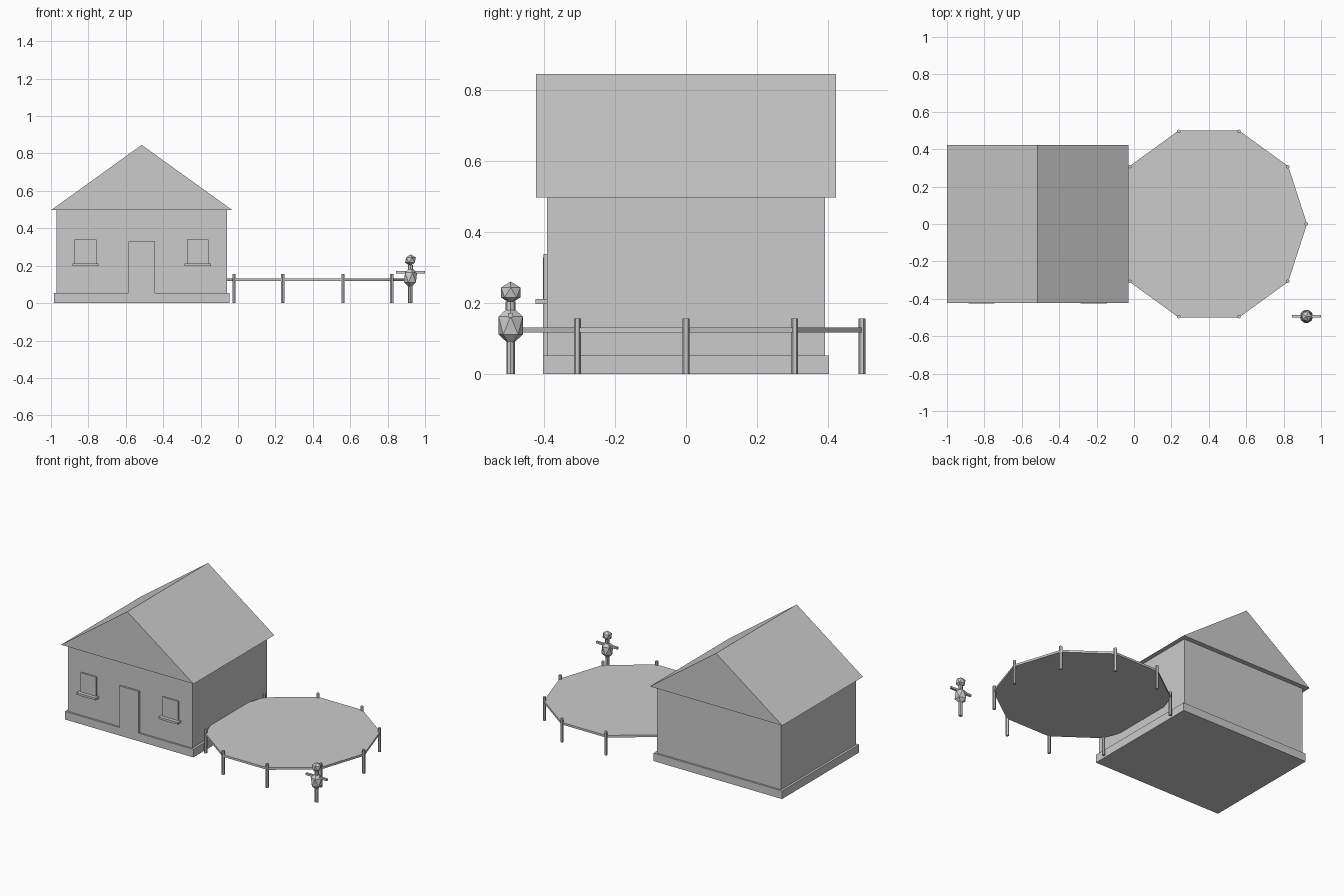
import bpy, bmesh
from math import cos, sin, pi
from mathutils import Matrix, Vector

if "Cube" in bpy.data.objects:
    bpy.data.objects.remove(bpy.data.objects["Cube"], do_unlink=True)

GREY = (0.6, 0.6, 0.6, 1)
mat = bpy.data.materials.new("plain grey")
mat.use_nodes = True
mat.diffuse_color = GREY
mat.node_tree.nodes["Principled BSDF"].inputs["Base Color"].default_value = GREY


def finish(name, bm):
    bmesh.ops.recalc_face_normals(bm, faces=bm.faces)
    mesh = bpy.data.meshes.new(name)
    bm.to_mesh(mesh)
    bm.free()
    mesh.materials.append(mat)
    obj = bpy.data.objects.new(name, mesh)
    bpy.context.collection.objects.link(obj)
    return obj


def box(name, x0, x1, y0, y1, z0, z1):
    bm = bmesh.new()
    size = Matrix.Diagonal((x1 - x0, y1 - y0, z1 - z0, 1))
    centre = Vector((x0 + x1, y0 + y1, z0 + z1)) / 2
    bmesh.ops.create_cube(bm, size=1, matrix=Matrix.Translation(centre) @ size)
    return finish(name, bm)


def cylinder(name, x, y, z0, z1, radius, sides, turn=0):
    bm = bmesh.new()
    place = Matrix.Translation((x, y, (z0 + z1) / 2)) @ Matrix.Rotation(turn, 4, "Z")
    bmesh.ops.create_cone(bm, cap_ends=True, segments=sides, radius1=radius,
                          radius2=radius, depth=z1 - z0, matrix=place)
    return finish(name, bm)


def faceted_ball(name, x, y, z, radius, half_height):
    bm = bmesh.new()
    place = Matrix.Translation((x, y, z)) @ Matrix.Diagonal((radius, radius, half_height, 1))
    bmesh.ops.create_icosphere(bm, subdivisions=1, radius=1, matrix=place)
    return finish(name, bm)


# House body
HOUSE_X = -0.515
box("foundation", HOUSE_X - 0.47, HOUSE_X + 0.47, -0.403, 0.403, 0, 0.053)
box("walls", HOUSE_X - 0.455, HOUSE_X + 0.455, -0.391, 0.391, 0.053, 0.497)

# Gabled roof, a triangle pushed from front to back
bm = bmesh.new()
outline = [(HOUSE_X - 0.485, 0.497), (HOUSE_X + 0.485, 0.497), (HOUSE_X, 0.846)]
gable = bm.faces.new([bm.verts.new((x, -0.422, z)) for x, z in outline])
pushed = bmesh.ops.extrude_face_region(bm, geom=[gable], use_keep_orig=True)
back = [v for v in pushed["geom"] if isinstance(v, bmesh.types.BMVert)]
bmesh.ops.translate(bm, verts=back, vec=(0, 0.844, 0))
finish("roof", bm)

# Door and windows
box("door", HOUSE_X - 0.07, HOUSE_X + 0.07, -0.403, -0.38, 0.053, 0.329)
for side, sign in (("right", -1), ("left", 1)):
    x = HOUSE_X + sign * 0.3
    box(side + "_window", x - 0.058, x + 0.058, -0.401, -0.38, 0.212, 0.339)
    box(side + "_window_sill", x - 0.07, x + 0.07, -0.424, -0.38, 0.198, 0.212)

# Ten-sided deck with a ring of posts
DECK_X = 0.4
cylinder("deck", DECK_X, 0, 0.117, 0.131, 0.525, 10, pi / 10)
for i in range(10):
    angle = i * pi / 5
    cylinder(f"deck_post_{i + 1}", DECK_X + 0.521 * cos(angle), 0.521 * sin(angle),
             0, 0.157, 0.01, 6)

# Scarecrow-like figure
FX, FY = 0.922, -0.494
cylinder("figure_stake", FX, FY, 0, 0.19, 0.012, 8)
cylinder("figure_collar", FX, FY, 0.178, 0.204, 0.014, 8)
faceted_ball("figure_body", FX, FY, 0.137, 0.04, 0.057)
faceted_ball("figure_head", FX, FY, 0.23, 0.032, 0.031)
box("figure_arms", FX - 0.077, FX + 0.078, FY - 0.007, FY + 0.007, 0.159, 0.172)
